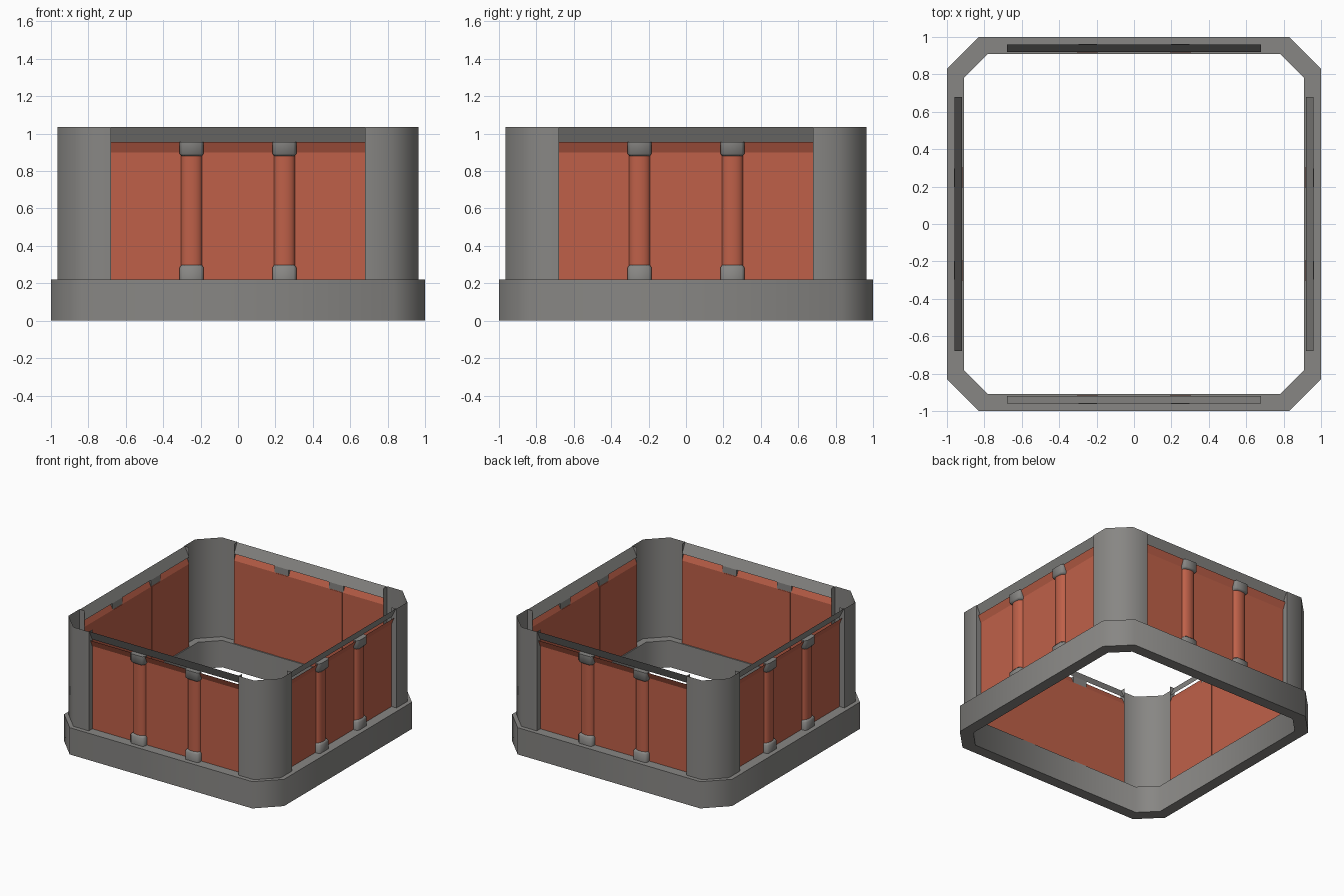
import bpy, math

if "Cube" in bpy.data.objects:
    bpy.data.objects.remove(bpy.data.objects["Cube"])

def material(name, rgb):
    m = bpy.data.materials.new(name)
    m.diffuse_color = (*rgb, 1)
    m.use_nodes = True
    m.node_tree.nodes["Principled BSDF"].inputs["Base Color"].default_value = m.diffuse_color
    return m

GREY = material("stone grey", (0.245, 0.24, 0.23))
RED = material("brick red", (0.52, 0.118, 0.066))

def make(name, verts, faces, mat, turn=0, angle=60):
    me = bpy.data.meshes.new(name)
    me.from_pydata(verts, [], faces)
    me.materials.append(mat)
    ob = bpy.data.objects.new(name, me)
    bpy.context.collection.objects.link(ob)
    ob.rotation_euler.z = turn * math.pi / 2
    bpy.ops.object.select_all(action='DESELECT')
    ob.select_set(True)
    bpy.context.view_layer.objects.active = ob
    bpy.ops.object.shade_smooth_by_angle(angle=math.radians(angle))
    return ob

def octagon(r, c):
    return [(c, -r), (r, -c), (r, c), (c, r), (-c, r), (-r, c), (-r, -c), (-c, -r)]

def sheet(name, profile, x, mat, turn):
    """Open (depth, height) profile swept along a front wall from -x to x."""
    verts = [(s * x, -d, z) for d, z in profile for s in (-1, 1)]
    faces = [(2*i, 2*i+1, 2*i+3, 2*i+2) for i in range(len(profile) - 1)]
    make(name, verts, faces, mat, turn, 20)

def loft(name, rings, mat, turn):
    """Closed solid through stacked rings of equal point count."""
    n = len(rings[0])
    verts = [p for r in rings for p in r]
    faces = [(k*n+i, k*n+(i+1) % n, (k+1)*n+(i+1) % n, (k+1)*n+i)
             for k in range(len(rings) - 1) for i in range(n)]
    faces += [tuple(reversed(range(n))), tuple(range((len(rings)-1)*n, len(rings)*n))]
    make(name, verts, faces, mat, turn, 50)

def half_round(cx, w, back, front, z, n=8):
    return [(cx - w*math.cos(math.pi*i/n), -back - (front-back)*math.sin(math.pi*i/n), z)
            for i in range(n + 1)]

def block(cx, w, back, front, z):
    b = 0.015
    return [(cx-w, -back, z), (cx-w, -front+b, z), (cx-w+b, -front, z),
            (cx+w-b, -front, z), (cx+w, -front+b, z), (cx+w, -back, z)]

# Octagonal base ring
rings = [(1.0, 0.83, 0), (1.0, 0.83, 0.22), (0.91, 0.78, 0.22), (0.91, 0.78, 0)]
v = [(x, y, z) for r, c, z in rings for x, y in octagon(r, c)]
f = [(k*8+i, k*8+(i+1) % 8, (k+1) % 4*8+(i+1) % 8, (k+1) % 4*8+i)
     for k in range(4) for i in range(8)]
make("base_ring", v, f, GREY)

for t in range(4):
    # Corner post: thin folded shell with short returns at both ends
    path = [(0.68, -0.92), (0.68, -0.965), (0.82, -0.965),
            (0.965, -0.82), (0.965, -0.68), (0.92, -0.68)]
    v = [(x, y, z) for z in (0.22, 1.035) for x, y in path]
    make(f"corner_post_{t+1}", v, [(i, i+1, i+7, i+6) for i in range(5)], GREY, t)

    # Wall panel with outward flared top, and the sloped rail above
    sheet(f"wall_panel_{t+1}", [(0.92, 0.22), (0.92, 0.90), (0.945, 0.955)], 0.68, RED, t)
    sheet(f"top_rail_{t+1}", [(0.92, 0.955), (0.96, 1.035)], 0.68, GREY, t)

    # Two half columns with a foot and a head
    for s in (-1, 1):
        cx, tag = s * 0.248, f"{t+1}_{'left' if s < 0 else 'right'}"
        loft(f"column_{tag}", [half_round(cx, 0.057, 0.917, 0.952, z) for z in (0.22, 0.90)], RED, t)
        for part, levels in (("foot", ((0.22, 0), (0.285, 0), (0.298, 0.01))),
                             ("head", ((0.88, 0.01), (0.893, 0), (0.956, 0)))):
            loft(f"column_{part}_{tag}",
                 [block(cx, 0.064 - i, 0.921, 0.962 - i, z) for z, i in levels], GREY, t)
